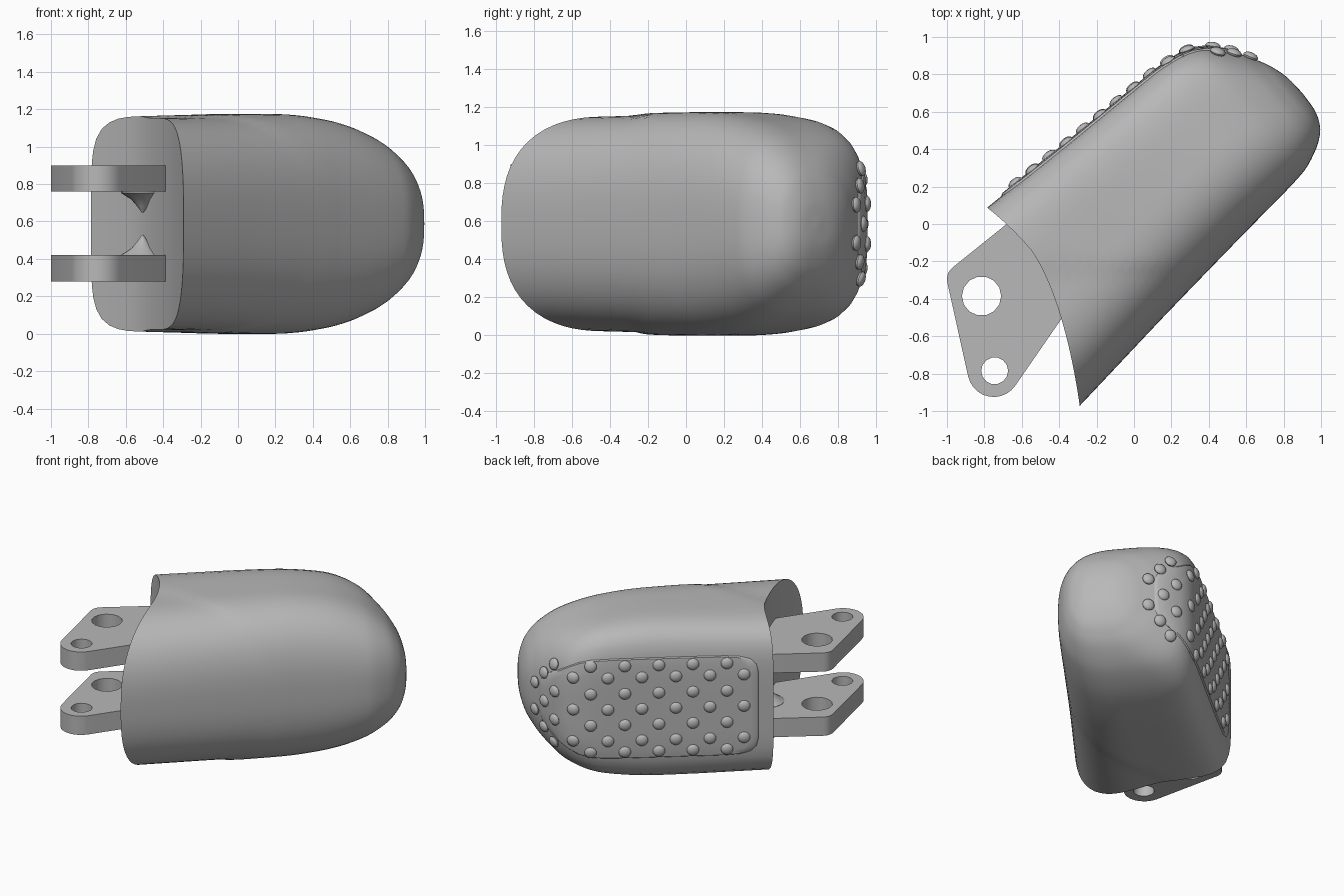
import bpy, bmesh, math
from mathutils import Vector, Matrix
from mathutils.bvhtree import BVHTree

if "Cube" in bpy.data.objects:
    bpy.data.objects.remove(bpy.data.objects["Cube"], do_unlink=True)

# One plain grey material
grey = bpy.data.materials.new("plain_grey")
grey.use_nodes = True
grey.diffuse_color = (0.48, 0.48, 0.48, 1)
grey.node_tree.nodes["Principled BSDF"].inputs["Base Color"].default_value = grey.diffuse_color

ALONG = Vector((0.766, 0.643, 0))     # finger axis
ACROSS = Vector((0.643, -0.766, 0))   # from pad side to back side
MID_Z = 0.587


def place(u, v, z):
    return ALONG * u + ACROSS * v + Vector((0, 0, z + MID_Z))


def smoothstep(a, b, x):
    t = min(1, max(0, (x - a) / (b - a)))
    return t * t * (3 - 2 * t)


def finish(ob, angle=35):
    bpy.ops.object.select_all(action='DESELECT')
    ob.select_set(True)
    bpy.context.view_layer.objects.active = ob
    bpy.ops.object.shade_smooth_by_angle(angle=math.radians(angle))


def add_mesh(name, bm):
    bmesh.ops.recalc_face_normals(bm, faces=bm.faces)
    me = bpy.data.meshes.new(name)
    bm.to_mesh(me)
    me.materials.append(grey)
    ob = bpy.data.objects.new(name, me)
    bpy.context.collection.objects.link(ob)
    finish(ob)
    return ob


def spline(points, steps):
    """Catmull-Rom through tuples of values."""
    p = [Vector(q) for q in points]
    p = [2 * p[0] - p[1]] + p + [2 * p[-1] - p[-2]]
    out = []
    for a, b, c, d in zip(p, p[1:], p[2:], p[3:]):
        for i in range(steps):
            t = i / steps
            out.append(0.5 * (2 * b + (c - a) * t + (2 * a - 5 * b + 4 * c - d) * t * t
                              + (3 * b - a - 3 * c + d) * t ** 3))
    out.append(p[-2])
    return out


def cap_u(v):
    """Concave joint end of the finger."""
    d = v + 0.25
    return -0.511 - (0.463 * d ** 1.5 if d > 0 else 0.33 * d * d)


# Finger body: position along, pad side, back side, half height
stations = [(-0.55, -0.572, 0.558, 0.565), (-0.2, -0.565, 0.50, 0.572),
            (0.0, -0.56, 0.47, 0.576), (0.3, -0.556, 0.43, 0.575),
            (0.5, -0.554, 0.41, 0.558), (0.66, -0.55, 0.395, 0.53),
            (0.8, -0.53, 0.38, 0.485), (0.9, -0.48, 0.362, 0.435),
            (1.0, -0.36, 0.32, 0.36), (1.06, -0.26, 0.28, 0.29),
            (1.1, -0.18, 0.235, 0.22), (1.13, -0.08, 0.16, 0.12),
            (1.139, 0.03, 0.06, 0.02)]
N = 72
bm = bmesh.new()
rings = []
for u, v0, v1, h in spline(stations, 6):
    centre = v0 + 0.54 * (v1 - v0)
    pad_power = 5.5 - 3 * smoothstep(0.6, 1.1, u)
    ring = []
    for k in range(N):
        c, s = math.cos(2 * math.pi * k / N), math.sin(2 * math.pi * k / N)
        n = 2.6 if c > 0 else pad_power
        r = (abs(c) ** n + abs(s) ** n) ** (-1 / n)
        v = centre + r * c * (v1 - centre if c > 0 else centre - v0)
        uu = u
        if u < 0.3:
            uu += (cap_u(v) + 0.55) * (0.3 - u) / 0.85
        p = place(uu, v, 0)
        # Slight shell step across the body
        p.z += r * s * h * (1 + 0.02 * smoothstep(-0.27, -0.2, p.y))
        ring.append(bm.verts.new(p))
    rings.append(ring)
for a, b in zip(rings, rings[1:]):
    for k in range(N):
        j = (k + 1) % N
        bm.faces.new((a[k], a[j], b[j], b[k]))
bm.faces.new(rings[-1])
# Joint end closed with strips between mirrored points
base = rings[0]
for k in range(N // 2):
    strip = [base[k], base[k + 1], base[-k - 1], base[-k]]
    bm.faces.new(list(dict.fromkeys(strip)))
bmesh.ops.recalc_face_normals(bm, faces=bm.faces)
tree = BVHTree.FromBMesh(bm)
add_mesh("finger_body", bm)


def on_pad(u, z):
    hit, normal, _, _ = tree.ray_cast(place(u, -2, z), ACROSS)
    return hit, (-normal if normal.dot(ACROSS) > 0 else normal)


# Raised grip pad: nested rounded rectangles laid on the body
bm = bmesh.new()
loops = []
for scale, lift in [(1, -0.01), (0.99, 0.004), (0.975, 0.01)] + [(i / 12, 0.01) for i in range(11, 0, -1)]:
    loop = []
    for k in range(N):
        c, s = math.cos(2 * math.pi * k / N), math.sin(2 * math.pi * k / N)
        n = 4 if c > 0 else 9
        r = scale * (abs(c) ** n + abs(s) ** n) ** (-1 / n)
        hit, normal = on_pad(0.29 + 0.74 * r * c, 0.375 * r * s * (1 - 0.25 * smoothstep(0.7, 1.05, 0.29 + 0.74 * r * c)))
        loop.append(bm.verts.new(hit + normal * lift))
    loops.append(loop)
for a, b in zip(loops, loops[1:]):
    for k in range(N):
        j = (k + 1) % N
        bm.faces.new((a[k], a[j], b[j], b[k]))
bm.faces.new(loops[-1])
add_mesh("grip_pad", bm)

# Staggered grip bumps
bm = bmesh.new()
for i in range(14):
    u = -0.345 + 0.1157 * i if i < 12 else 0.99 + 0.055 * (i - 12)
    rows = (-0.235, 0, 0.235) if i % 2 == 0 else (-0.32, -0.117, 0.117, 0.32)
    if i == 12:
        rows = (-0.2, 0, 0.2)
    if i == 13:
        rows = (-0.1, 0.1)
    for z in rows:
        if i == 11:
            z *= 0.9
        hit, normal = on_pad(u, z)
        m = (Matrix.Translation(hit + normal * 0.01) @ normal.to_track_quat('Z', 'Y').to_matrix().to_4x4()
             @ Matrix.Diagonal((0.042, 0.042, 0.022, 1)))
        bmesh.ops.create_uvsphere(bm, u_segments=16, v_segments=8, radius=1, matrix=m)
add_mesh("grip_bumps", bm)


# Hinge lugs with two pin holes
def circle(x, y, r, start=0, end=360, count=14):
    return [(x + r * math.cos(math.radians(start + (end - start) * i / count)),
             y + r * math.sin(math.radians(start + (end - start) * i / count)))
            for i in range(count + 1)]


outline = ([(-0.3, -0.38), (-0.6, 0.065)] + circle(-0.92, -0.295, 0.08, 130, 193, 5)
           + circle(-0.75, -0.785, 0.14, 193, 325, 10))
holes = [circle(-0.815, -0.385, 0.105)[:-1], circle(-0.745, -0.785, 0.072)[:-1]]
for name, z in (("lower_lug", 0.35), ("upper_lug", 0.83)):
    cu = bpy.data.curves.new(name, 'CURVE')
    cu.dimensions = '2D'
    cu.fill_mode = 'BOTH'
    cu.extrude = 0.07
    for path in [outline] + holes:
        sp = cu.splines.new('POLY')
        sp.points.add(len(path) - 1)
        for pt, (x, y) in zip(sp.points, path):
            pt.co = (x, y, 0, 1)
        sp.use_cyclic_u = True
    cu.materials.append(grey)
    ob = bpy.data.objects.new(name, cu)
    bpy.context.collection.objects.link(ob)
    ob.location.z = z
    bpy.ops.object.select_all(action='DESELECT')
    ob.select_set(True)
    bpy.context.view_layer.objects.active = ob
    bpy.ops.object.convert(target='MESH')
    finish(bpy.context.object, 30)

# Flared gussets between lugs and joint end
for name, sign in (("lower_gusset", 1), ("upper_gusset", -1)):
    bm = bmesh.new()
    profile = [(0.115, 0.245), (0.115, 0.165), (0.06, 0.13), (0.03, 0.095), (0.004, 0.06)]
    prev = None
    for r, d in profile:
        ring = [bm.verts.new((x, y, MID_Z - sign * d)) for x, y in circle(-0.51, -0.235, r, count=20)[:-1]]
        if prev:
            for k in range(20):
                j = (k + 1) % 20
                bm.faces.new((prev[k], prev[j], ring[j], ring[k]))
        else:
            bm.faces.new(ring)
        prev = ring
    bm.faces.new(prev)
    add_mesh(name, bm)
